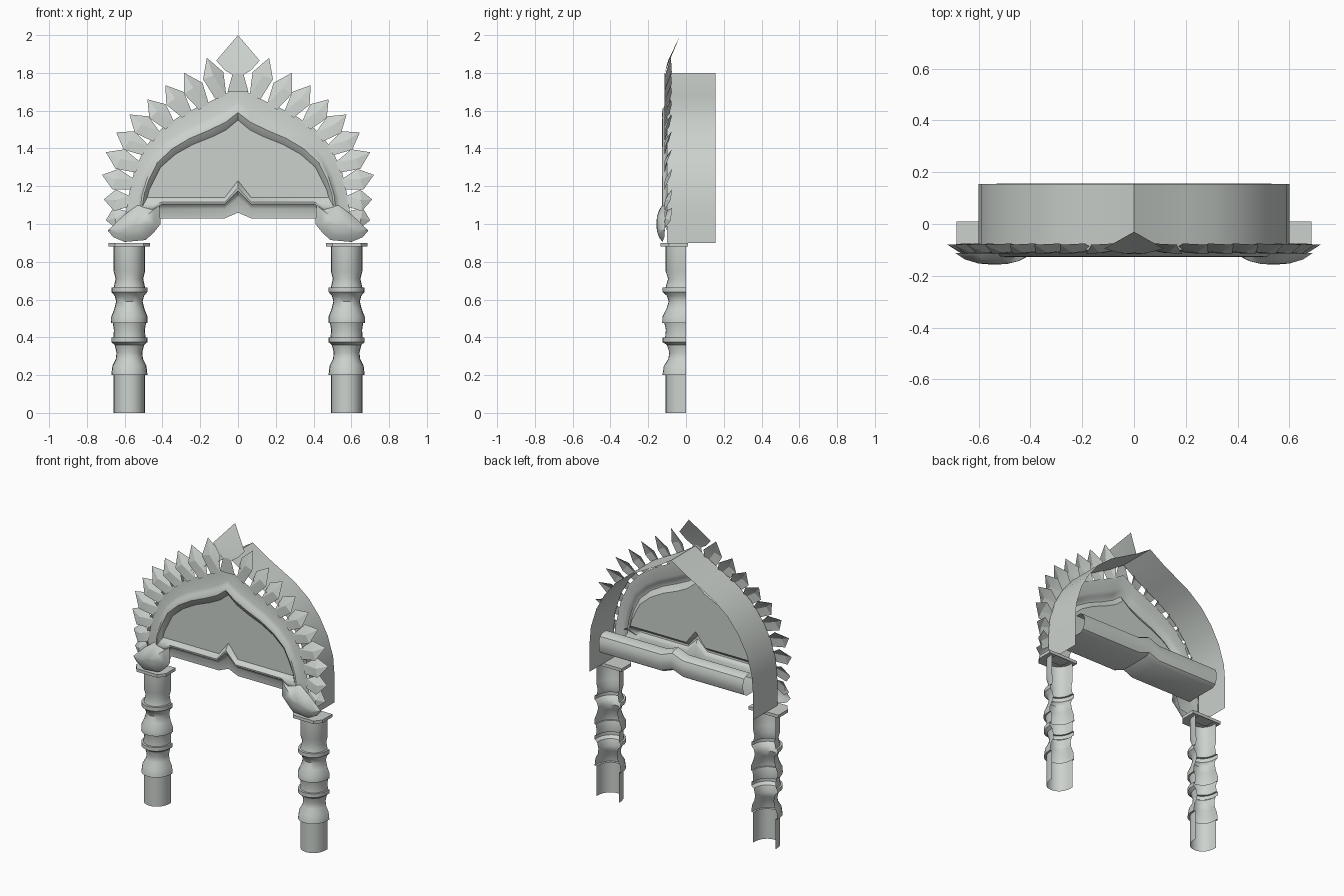
import bpy, bmesh, math
from mathutils import Vector

cube = bpy.data.objects.get("Cube")
if cube:
    bpy.data.objects.remove(cube)

stone = bpy.data.materials.new("pale_stone")
stone.use_nodes = True
COL = (0.60, 0.64, 0.61, 1)
stone.diffuse_color = COL
stone.node_tree.nodes["Principled BSDF"].inputs["Base Color"].default_value = COL


def make(name, verts, faces, angle=35):
    me = bpy.data.meshes.new(name)
    me.from_pydata(verts, [], faces)
    bm = bmesh.new()
    bm.from_mesh(me)
    bmesh.ops.remove_doubles(bm, verts=bm.verts, dist=0.0005)
    bmesh.ops.recalc_face_normals(bm, faces=bm.faces)
    bm.to_mesh(me)
    bm.free()
    ob = bpy.data.objects.new(name, me)
    me.materials.append(stone)
    bpy.context.collection.objects.link(ob)
    bpy.ops.object.select_all(action='DESELECT')
    ob.select_set(True)
    bpy.context.view_layer.objects.active = ob
    bpy.ops.object.shade_smooth_by_angle(angle=math.radians(angle))
    return ob


def loft(name, rows, closed=False, angle=35, cap=False):
    """Skin a list of equally long point rows."""
    n = len(rows[0])
    verts = [p for r in rows for p in r]
    faces = []
    for i in range(len(rows) - 1):
        for j in range(n if closed else n - 1):
            k = (j + 1) % n
            faces.append((i * n + j, i * n + k, (i + 1) * n + k, (i + 1) * n + j))
    if cap:
        last = (len(rows) - 1) * n
        faces.append(tuple(range(last, last + n)))
    return make(name, verts, faces, angle)


def mirror_half(pts):
    return [(-x, z) for x, z in reversed(pts[1:])] + pts


# Moulded face frame: half outlines, apex first, then down and along the beam
outer = [(0, 1.73), (.08, 1.68), (.19, 1.63), (.31, 1.57), (.41, 1.5), (.49, 1.41),
         (.55, 1.28), (.59, 1.1), (.6, .92), (.45, .95), (.42, 1.03), (.07, 1.03), (0, 1.06)]
inner = [(0, 1.55), (.06, 1.5), (.14, 1.46), (.24, 1.42), (.33, 1.37), (.41, 1.3),
         (.45, 1.22), (.47, 1.18), (.48, 1.14), (.45, 1.14), (.4, 1.14), (.07, 1.14), (0, 1.23)]


def ring(t, y):
    half = [(a[0] + (b[0] - a[0]) * t, a[1] + (b[1] - a[1]) * t) for a, b in zip(outer, inner)]
    return [(x, y, z) for x, z in half + [(-x, z) for x, z in half[-2:0:-1]]]


steps = [(0, -.1), (.45, -.104), (.58, -.112), (.68, -.125), (.78, -.127), (.9, -.115), (1, -.1)]
loft("face_frame", [ring(t, y) for t, y in steps], closed=True)

# Flat panel inside the frame
panel = ring(1, -.1)
make("panel", panel, [tuple(range(len(panel)))])

# Deep hood behind the face
hood = mirror_half([(0, 1.8), (.1, 1.735), (.2, 1.68), (.31, 1.62), (.41, 1.54), (.49, 1.44),
                    (.55, 1.33), (.59, 1.2), (.6, 1.08), (.6, .9)])
loft("hood", [[(x, y, z) for x, z in hood] for y in (-.1, .155)])

# Lintel: soffit and rounded rear moulding with a small central notch
section = [(-.1, 1.03), (.12, 1.03), (.145, 1.045), (.157, 1.08), (.157, 1.12), (.145, 1.15),
           (.12, 1.165), (.08, 1.165)]
stations = [(-.53, 0), (-.08, 0), (0, .03), (.08, 0), (.53, 0)]
loft("lintel", [[(x, y, z + d) for y, z in section] for x, d in stations])

# Half-round turned columns, open at the back, with capital slabs
turned = [(0, .083), (.2, .083), (.2, .096), (.25, .09), (.285, .072), (.32, .068), (.36, .078),
          (.375, .096), (.4, .096), (.4, .085), (.44, .082), (.475, .088), (.475, .097), (.51, .096),
          (.55, .08), (.59, .07), (.62, .078), (.64, .095), (.665, .095), (.665, .083),
          (.71, .073), (.75, .083), (.88, .083)]
ARC = [math.pi * i / 12 for i in range(13)]
for side, label in ((1, "left"), (-1, "right")):
    cx = side * .575
    loft(label + "_column",
         [[(cx + r * math.cos(a), -1.3 * r * math.sin(a) ** .8, z) for a in ARC] for z, r in turned])
    base = [(.11, .01), (.11, -.09), (.075, -.135), (-.075, -.135), (-.11, -.09), (-.11, .01)]
    loft(label + "_capital", [[(cx + u * s, v * s, z) for u, v in base]
                              for z, s in ((.88, .5), (.88, 1), (.9, 1))], closed=True, cap=True, angle=20)

# Scooped corner leaves over the capitals
rim = [(.415, 1.1), (.45, 1.08), (.51, 1.115), (.6, 1.05), (.69, .965), (.66, .93),
       (.6, .905), (.49, .915), (.45, .95), (.41, 1.0)]
rim_y = [-.125, -.12, -.105, -.112, -.112, -.115, -.125, -.125, -.12, -.125]
for side, label in ((1, "left"), (-1, "right")):
    rows = []
    for t, bulge in ((1, 0), (.75, .55), (.4, .9), (.02, 1)):
        rows.append([(side * (.54 + (x - .54) * t), y * (1 - bulge) - .157 * bulge, 1.0 + (z - 1.0) * t)
                     for (x, z), y in zip(rim, rim_y)])
    loft(label + "_corner_leaf", rows, closed=True, cap=True, angle=50)

# Border of pointed folded leaves: root and tip of each
leaves = [((.09, 1.67), (.165, 1.88)), ((.18, 1.62), (.285, 1.80)), ((.27, 1.58), (.385, 1.735)),
          ((.36, 1.52), (.48, 1.66)), ((.43, 1.46), (.575, 1.58)), ((.49, 1.39), (.645, 1.485)),
          ((.53, 1.3), (.70, 1.38)), ((.56, 1.21), (.72, 1.26)), ((.58, 1.12), (.71, 1.13)),
          ((.59, 1.04), (.70, 1.02))]
for side, label in ((1, "left"), (-1, "right")):
    verts, faces = [], []
    for (rx, rz), (tx, tz) in leaves:
        root, tip = Vector((rx, 0, rz)), Vector((tx, 0, tz))
        d = tip - root
        w = Vector((d.z, 0, -d.x)).normalized()
        mid = root + d * .55
        pts = [(root - w * .03, -.1), (root + w * .03, -.112), (mid + w * .057, -.115),
               (tip, -.08), (mid - w * .057, -.075), (mid, -.112)]
        n = len(verts)
        verts += [(side * p.x, y, p.z) for p, y in pts]
        faces += [(n, n + 1, n + 5), (n + 1, n + 2, n + 5), (n + 2, n + 3, n + 5),
                  (n + 3, n + 4, n + 5), (n + 4, n, n + 5)]
    make(label + "_leaf_border", verts, faces, 15)

# Crowning leaf leaning back at the apex
crown = [(0, -.03, 2), (.115, -.095, 1.865), (.07, -.108, 1.815), (.03, -.115, 1.79), (.055, -.112, 1.7),
         (0, -.115, 1.7), (0, -.112, 1.8), (0, -.085, 1.87)]
verts = crown + [(-x, y, z) for x, y, z in crown]
faces = []
for o in (0, 8):
    faces += [(o, o + 1, o + 7), (o + 1, o + 2, o + 6, o + 7), (o + 2, o + 3, o + 6),
              (o + 3, o + 4, o + 5, o + 6)]
make("crown_leaf", verts, faces, 15)
